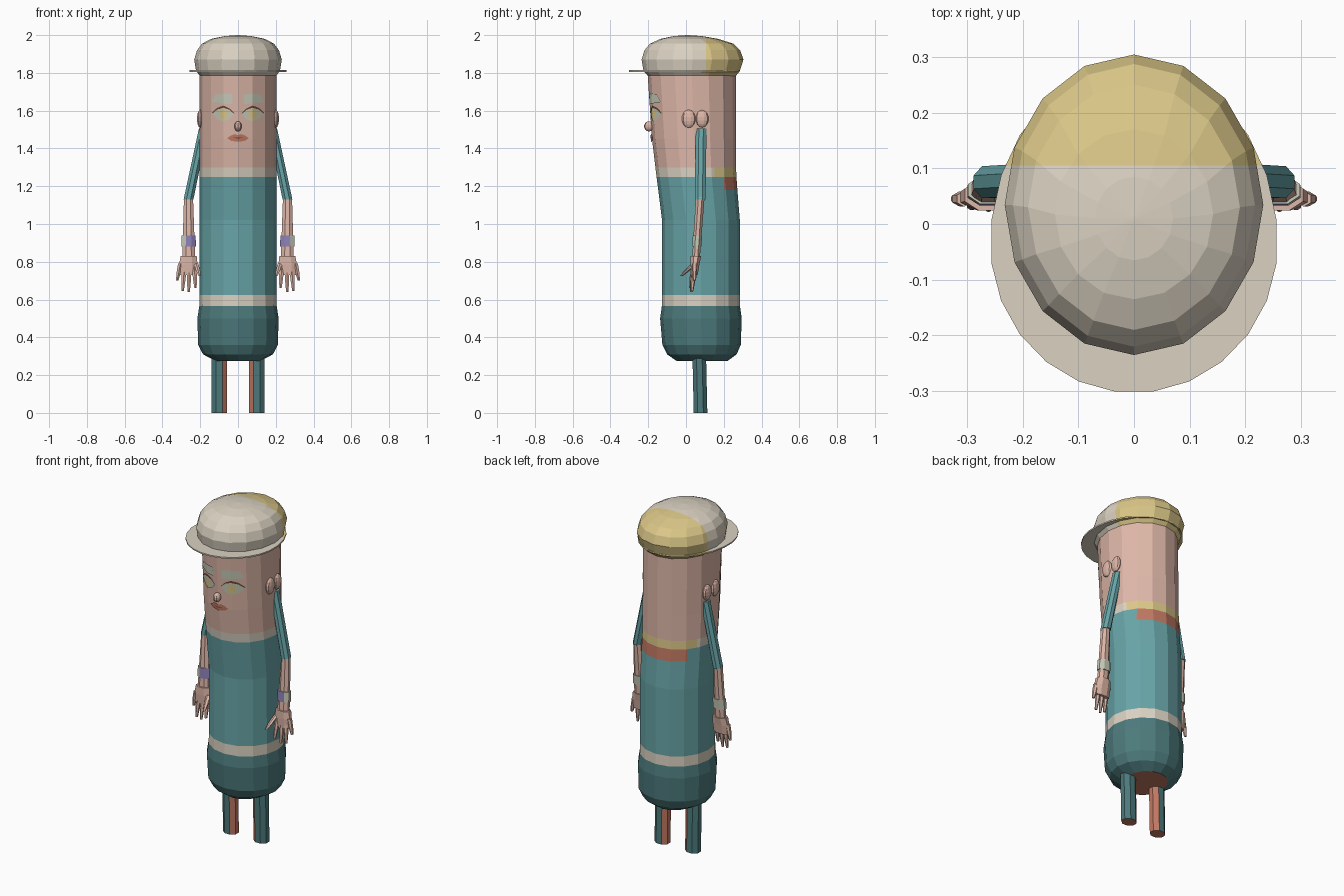
import bpy, bmesh, math
from mathutils import Vector

if "Cube" in bpy.data.objects:
    bpy.data.objects.remove(bpy.data.objects["Cube"])


def lin(c):
    c /= 255
    return c / 12.92 if c <= 0.04045 else ((c + 0.055) / 1.055) ** 2.4


def mat(name, r, g, b):
    m = bpy.data.materials.new(name)
    m.diffuse_color = (lin(r), lin(g), lin(b), 1)
    m.use_nodes = True
    m.node_tree.nodes["Principled BSDF"].inputs["Base Color"].default_value = m.diffuse_color
    return m


SKIN = mat("skin", 222, 183, 168)
TEAL = mat("teal", 104, 164, 167)
DARK = mat("dark_teal", 77, 122, 124)
CREAM = mat("cream", 218, 209, 193)
YELLOW = mat("yellow", 219, 199, 136)
RUST = mat("rust", 192, 120, 98)
PURPLE = mat("purple", 140, 130, 182)
PALE = mat("pale_sage", 198, 202, 184)
BROWN = mat("dark_brown", 105, 70, 55)


def finish(name, bm, mats, rule=None):
    """Turn a bmesh into an object; rule(center, normal) gives the material slot."""
    bm.normal_update()
    if rule:
        for f in bm.faces:
            f.material_index = rule(f.calc_center_median(), f.normal)
    me = bpy.data.meshes.new(name)
    bm.to_mesh(me)
    bm.free()
    for m in mats:
        me.materials.append(m)
    ob = bpy.data.objects.new(name, me)
    bpy.context.collection.objects.link(ob)
    return ob


def loft(rings, n, phase=0.0):
    """Closed loft through horizontal elliptical rings (z, cx, cy, rx, ry)."""
    bm = bmesh.new()
    loops = []
    for z, cx, cy, rx, ry in rings:
        angs = [-math.pi / 2 + 2 * math.pi * (k + phase) / n for k in range(n)]
        loops.append([bm.verts.new((cx + rx * math.cos(a), cy + ry * math.sin(a), z)) for a in angs])
    for a, b in zip(loops, loops[1:]):
        for k in range(n):
            bm.faces.new((a[k], a[(k + 1) % n], b[(k + 1) % n], b[k]))
    bm.faces.new(loops[0])
    bm.faces.new(loops[-1])
    bmesh.ops.recalc_face_normals(bm, faces=bm.faces)
    return bm


def centred(profile):
    """(z, half width, front y, back y) -> loft rings on the middle plane."""
    return [(z, 0, (f + b) / 2, rx, (b - f) / 2) for z, rx, f, b in profile]


def cut_y(bm, y, zmin=-1, zmax=9):
    faces = [f for f in bm.faces if zmin < f.calc_center_median().z < zmax]
    geom = list({e for f in faces for e in f.edges} | {v for f in faces for v in f.verts}) + faces
    bmesh.ops.bisect_plane(bm, geom=geom, plane_co=(0, y, 0), plane_no=(0, 1, 0))


# Body and head in one tapered column
BODY = centred([(0.275, 0.12, -0.05, 0.22), (0.31, 0.185, -0.10, 0.268),
                (0.36, 0.211, -0.125, 0.29), (0.50, 0.215, -0.137, 0.295),
                (0.565, 0.205, -0.128, 0.286), (0.625, 0.204, -0.127, 0.285),
                (1.02, 0.203, -0.127, 0.285), (1.18, 0.203, -0.147, 0.272),
                (1.25, 0.203, -0.156, 0.267), (1.30, 0.203, -0.162, 0.265),
                (1.45, 0.203, -0.18, 0.265), (1.79, 0.203, -0.203, 0.264)])


def body_rule(c, n):
    if c.z < 0.28:
        return 4
    if c.z < 0.565:
        return 1
    if c.z < 0.625:
        return 2
    if c.z < 1.18:
        return 0
    if c.z < 1.25:
        return 4 if c.y > 0.2 else 0
    if c.z < 1.30:
        return 5 if c.y > 0.15 else 2
    return 3


bm = loft(BODY, 16)
cut_y(bm, 0.2, 1.18, 1.25)
cut_y(bm, 0.15, 1.25, 1.30)
finish("body", bm, [TEAL, DARK, CREAM, SKIN, RUST, YELLOW], body_rule)

# Cap dome and brim, yellow towards the back
CAP = centred([(1.782, 0.2, -0.2, 0.262), (1.81, 0.222, -0.225, 0.285), (1.87, 0.232, -0.235, 0.304),
               (1.92, 0.217, -0.22, 0.287), (1.955, 0.19, -0.19, 0.25), (1.98, 0.142, -0.135, 0.17),
               (1.995, 0.07, -0.065, 0.085), (2.0, 0.004, 0.006, 0.014)])
bm = loft(CAP, 16)
cut_y(bm, 0.105)
finish("cap", bm, [CREAM, YELLOW], lambda c, n: int(c.y > 0.105))

bm = loft([(1.806, 0, 0, 0.258, 1), (1.814, 0, 0, 0.258, 1)], 24, 0.5)
for v in bm.verts:
    v.co.y = -0.035 + v.co.y * (0.268 if v.co.y < 0 else 0.32)
cut_y(bm, 0.105)
finish("brim", bm, [CREAM, YELLOW], lambda c, n: int(c.y > 0.105))


def face_y(x, z):
    """Front surface of the head column at (x, z)."""
    for a, b in zip(BODY, BODY[1:]):
        if a[0] <= z <= b[0]:
            t = (z - a[0]) / (b[0] - a[0])
            _, _, cy, rx, ry = [p + (q - p) * t for p, q in zip(a, b)]
            break
    step = math.pi / 8
    k = 0
    while rx * math.sin((k + 1) * step) < abs(x):
        k += 1
    x0, x1 = rx * math.sin(k * step), rx * math.sin((k + 1) * step)
    t = (abs(x) - x0) / (x1 - x0)
    return cy - ry * ((1 - t) * math.cos(k * step) + t * math.cos((k + 1) * step))


def plate(name, pts, centre, lift, m, s=1):
    """Thin painted patch fanned around a centre and laid on the face."""
    bm = bmesh.new()
    vs = [bm.verts.new((s * x, face_y(x, z) - lift, z)) for x, z in [centre] + pts]
    ring = vs[1:]
    for i in range(len(ring)):
        bm.faces.new((vs[0], ring[i], ring[(i + 1) % len(ring)]))
    bm.normal_update()
    for f in list(bm.faces):
        if f.normal.y > 0:
            f.normal_flip()
    finish(name, bm, [m])


def ball(name, co, size, m, u=10, v=7):
    bm = bmesh.new()
    bmesh.ops.create_uvsphere(bm, u_segments=u, v_segments=v, radius=1)
    for w in bm.verts:
        w.co = Vector(a * b for a, b in zip(w.co, size)) + Vector(co)
    finish(name, bm, [m])


# Nose and mouth
ball("nose", (0, -0.196, 1.517), (0.021, 0.026, 0.027), SKIN)
plate("mouth", [(-0.058, 1.455), (-0.035, 1.47), (-0.015, 1.476), (0, 1.47), (0.015, 1.476),
                (0.035, 1.47), (0.058, 1.455), (0.035, 1.44), (0, 1.435), (-0.035, 1.44)],
      (0, 1.455), 0.006, RUST)
plate("mouth_line", [(-0.03, 1.456), (0, 1.459), (0.03, 1.456), (0, 1.453)], (0, 1.456), 0.008, BROWN)

for s, side in ((1, "right"), (-1, "left")):
    # Eyes and brows
    ex = 0.0777
    plate(side + "_eyelid", [(0.018, 1.585), (0.045, 1.612), (ex, 1.627), (0.11, 1.615), (0.14, 1.588),
                             (0.11, 1.57), (ex, 1.56), (0.045, 1.57)], (ex, 1.59), 0.003, BROWN, s)
    plate(side + "_eye", [(0.02, 1.582), (0.045, 1.605), (ex, 1.616), (0.11, 1.606), (0.138, 1.583),
                          (0.11, 1.555), (ex, 1.543), (0.045, 1.555)], (ex, 1.58), 0.005, PALE, s)
    plate(side + "_iris", [(ex + 0.024 * math.sin(k * math.pi / 4), 1.58 + 0.028 * math.cos(k * math.pi / 4))
                           for k in range(8)], (ex, 1.58), 0.007, YELLOW, s)
    plate(side + "_brow", [(0.028, 1.635), (0.03, 1.688), (ex, 1.69), (0.12, 1.684),
                           (0.14, 1.645), (ex, 1.637)], (ex, 1.665), 0.006, PALE, s)

    # Paired ear discs
    ball(side + "_front_ear", (s * 0.2, 0.015, 1.557), (0.018, 0.037, 0.048), SKIN)
    ball(side + "_rear_ear", (s * 0.197, 0.085, 1.557), (0.018, 0.035, 0.046), SKIN)

    # Legs: dark outside, rust inside
    leg = loft([(0, s * 0.1, 0.077, 0.045, 0.039), (0.31, s * 0.1, 0.07, 0.045, 0.039)], 8, 0.5)
    finish(side + "_leg", leg, [DARK, RUST],
           lambda c, n: int((c.x - s * 0.1) * s < -0.004 or n.z < -0.9))

    # Sleeve and forearm
    finish(side + "_sleeve", loft([(1.13, s * 0.262, 0.075, 0.028, 0.031),
                                   (1.505, s * 0.183, 0.08, 0.026, 0.031)], 8, 0.5), [TEAL])
    finish(side + "_forearm", loft([(0.82, s * 0.261, 0.053, 0.037, 0.022),
                                    (1.14, s * 0.262, 0.075, 0.026, 0.025)], 8, 0.5), [SKIN])

    # Bracelet: purple on the inner front
    finish(side + "_bracelet", loft([(0.88, s * 0.261, 0.057, 0.041, 0.026),
                                     (0.94, s * 0.261, 0.061, 0.04, 0.027)], 8, 0.5),
           [PALE, PURPLE], lambda c, n: int(n.x * s < 0.1 and n.y < 0.3 and abs(n.z) < 0.5))

    # Palm, four fingers and thumb
    finish(side + "_palm", loft([(0.73, s * 0.263, 0.045, 0.048, 0.018), (0.785, s * 0.263, 0.048, 0.053, 0.025),
                                 (0.83, s * 0.261, 0.052, 0.046, 0.03)], 8, 0.5), [SKIN])
    digits = [("little_finger", 0.305, 0.322, 0.045, 0.70), ("ring_finger", 0.283, 0.293, 0.032, 0.645),
              ("middle_finger", 0.258, 0.261, 0.028, 0.64), ("index_finger", 0.232, 0.225, 0.022, 0.66),
              ("thumb", 0.222, 0.203, -0.025, 0.725)]
    for name, x0, x1, y1, z1 in digits:
        z0 = 0.79
        rings = [(z0 + (z1 - z0) * t, s * (x0 + (x1 - x0) * t), 0.045 + (y1 - 0.045) * t, r, r)
                 for t, r in ((0, 0.014), (0.55, 0.013), (1, 0.007))]
        finish(side + "_" + name, loft(rings, 6), [SKIN])
